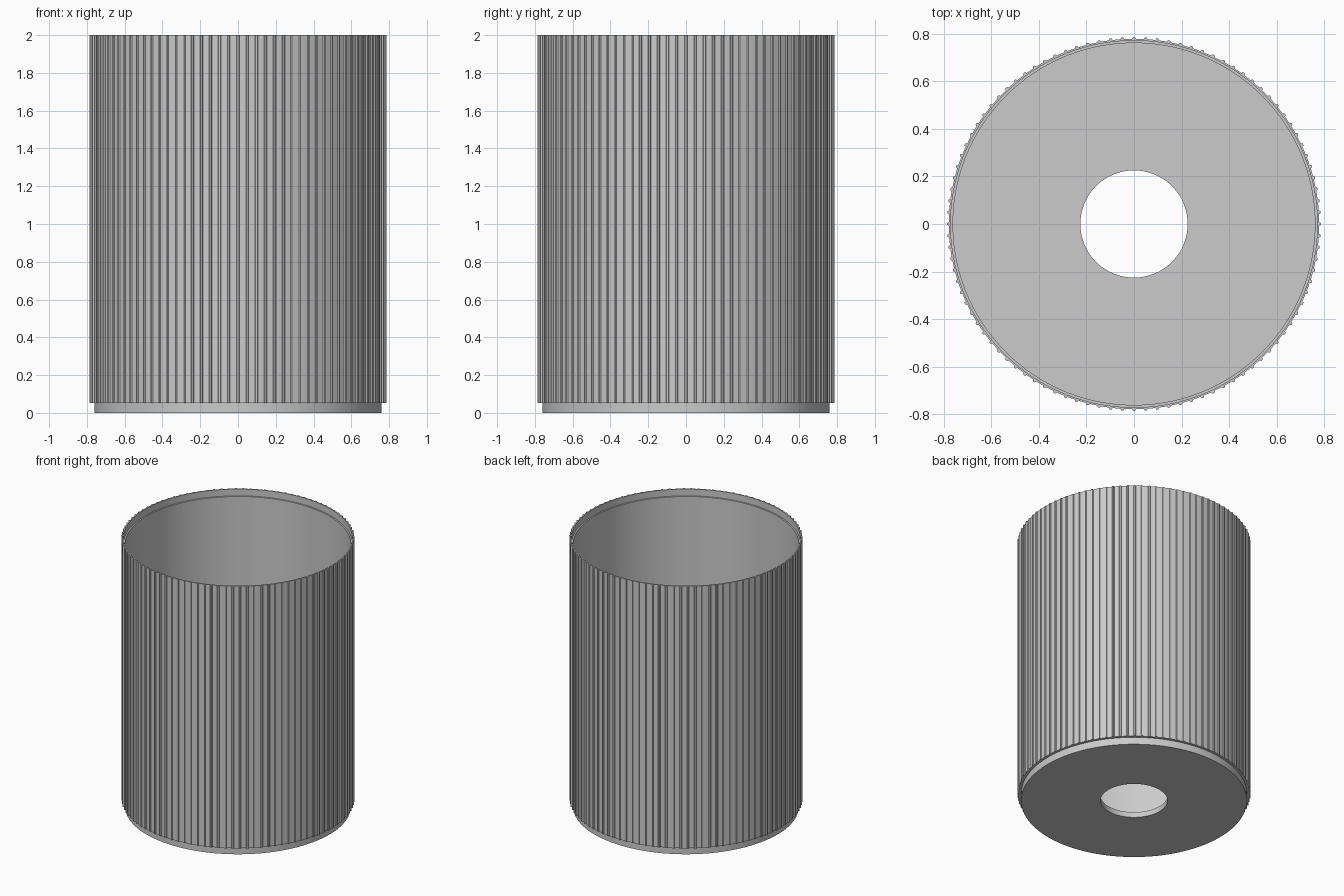
import bpy, bmesh
from math import sin, cos, pi, radians

cube = bpy.data.objects.get("Cube")
if cube:
    bpy.data.objects.remove(cube)

RIBS = 100
STEP = 2 * pi / RIBS
RIB_HEIGHT = 0.007
# One rib period: (angle offset, is rib crest)
PERIOD = [(-0.010, 0), (-0.006, 1), (0.006, 1), (0.010, 0), (STEP / 2, 0)]

# Closed section of the sleeve: (radius, height, ribbed)
SECTION = [
    (0.225, 0.0, 0),     # hole, underside
    (0.76, 0.0, 0),      # plug base
    (0.76, 0.053, 0),
    (0.778, 0.053, 1),   # ribbed outer wall
    (0.778, 2.0, 1),
    (0.77, 2.0, 0),      # rim recess
    (0.77, 1.95, 0),
    (0.76, 1.95, 0),     # inner wall
    (0.76, 0.04, 0),
    (0.225, 0.04, 0),    # hole, floor
]

grey = bpy.data.materials.new("light grey")
grey.use_nodes = True
colour = (0.6, 0.6, 0.6, 1)
grey.diffuse_color = colour
grey.node_tree.nodes["Principled BSDF"].inputs["Base Color"].default_value = colour

# Ribbed cup, one ring of vertices per section point
bm = bmesh.new()
angles = [(i * STEP + offset, crest) for i in range(RIBS) for offset, crest in PERIOD]
rings = []
for radius, z, ribbed in SECTION:
    ring = []
    for angle, crest in angles:
        r = radius + RIB_HEIGHT * ribbed * crest
        ring.append(bm.verts.new((r * cos(angle), r * sin(angle), z)))
    rings.append(ring)
for k, low in enumerate(rings):
    high = rings[(k + 1) % len(rings)]
    for i in range(len(low)):
        j = (i + 1) % len(low)
        bm.faces.new((low[i], low[j], high[j], high[i]))
bmesh.ops.recalc_face_normals(bm, faces=bm.faces)

mesh = bpy.data.meshes.new("ribbed_cup")
bm.to_mesh(mesh)
bm.free()
mesh.materials.append(grey)
cup = bpy.data.objects.new("ribbed_cup", mesh)
bpy.context.collection.objects.link(cup)

bpy.ops.object.select_all(action="DESELECT")
cup.select_set(True)
bpy.context.view_layer.objects.active = cup
bpy.ops.object.shade_smooth_by_angle(angle=radians(25))
